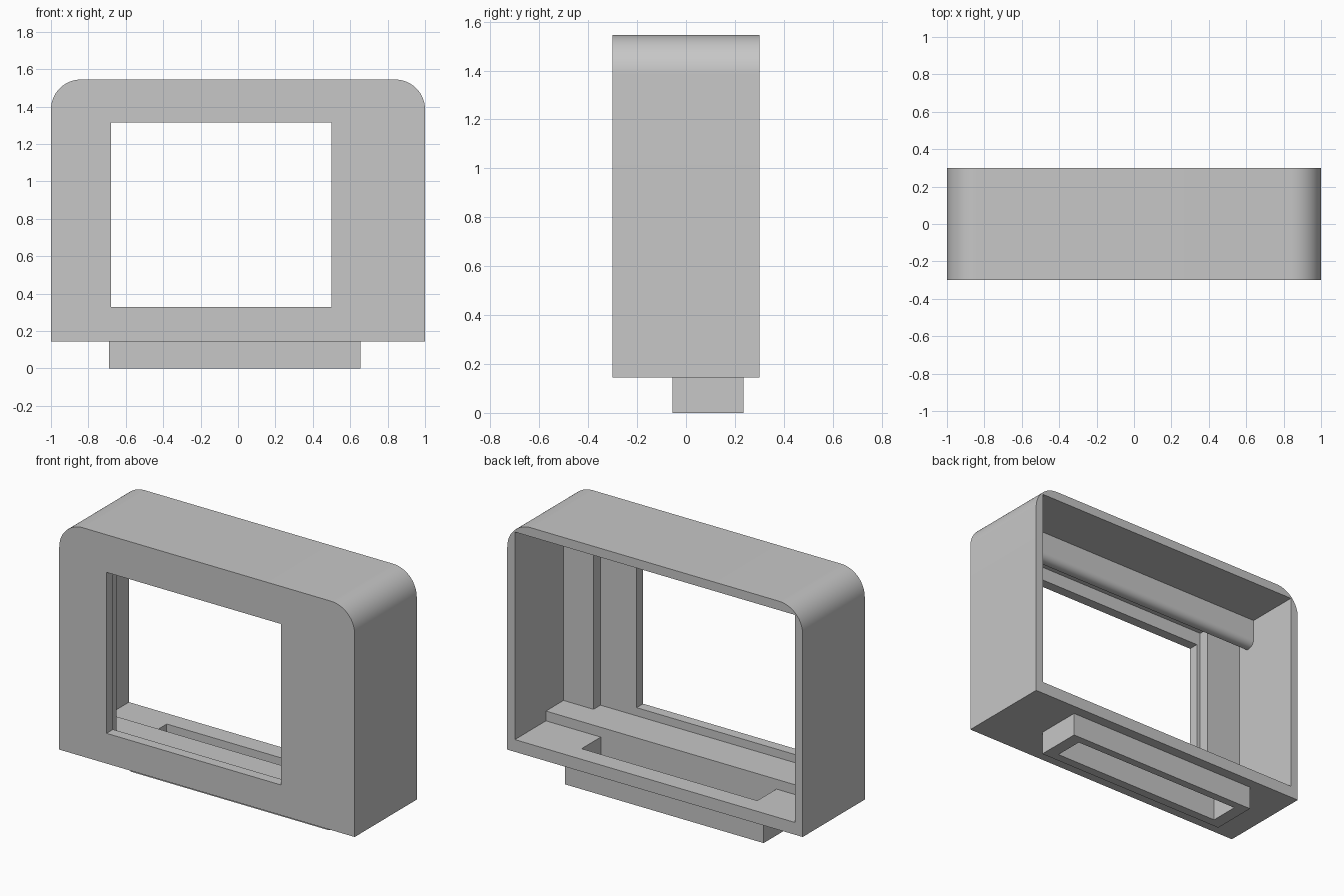
import bpy
import bmesh
from math import sin, cos, pi, radians

default = bpy.data.objects.get("Cube")
if default:
    bpy.data.objects.remove(default, do_unlink=True)

GREY = (0.57, 0.57, 0.57, 1)
grey = bpy.data.materials.new("plain grey")
grey.use_nodes = True
grey.diffuse_color = GREY
grey.node_tree.nodes["Principled BSDF"].inputs["Base Color"].default_value = GREY


def prism(name, points, depth):
    """Solid made by sweeping a closed outline along a depth vector."""
    bm = bmesh.new()
    face = bm.faces.new([bm.verts.new(p) for p in points])
    swept = bmesh.ops.extrude_face_region(bm, geom=[face])["geom"]
    moved = [v for v in swept if isinstance(v, bmesh.types.BMVert)]
    bmesh.ops.translate(bm, verts=moved, vec=depth)
    bmesh.ops.recalc_face_normals(bm, faces=bm.faces)
    mesh = bpy.data.meshes.new(name)
    bm.to_mesh(mesh)
    bm.free()
    mesh.materials.append(grey)
    obj = bpy.data.objects.new(name, mesh)
    bpy.context.collection.objects.link(obj)
    return obj


def box(name, x, y, z):
    outline = [(x[0], y[0], z[0]), (x[1], y[0], z[0]),
               (x[1], y[0], z[1]), (x[0], y[0], z[1])]
    return prism(name, outline, (0, y[1] - y[0], 0))


def arc(cx, cz, r, start, end, steps):
    angles = [start + (end - start) * i / steps for i in range(steps + 1)]
    return [(cx + r * cos(a), cz + r * sin(a)) for a in angles]


def activate(obj):
    bpy.ops.object.select_all(action="DESELECT")
    obj.select_set(True)
    bpy.context.view_layer.objects.active = obj


def cut(obj, cutter):
    activate(obj)
    mod = obj.modifiers.new("cut", "BOOLEAN")
    mod.operation = "DIFFERENCE"
    mod.solver = "EXACT"
    mod.object = cutter
    bpy.ops.object.modifier_apply(modifier=mod.name)


def smooth(obj):
    activate(obj)
    bpy.ops.object.shade_smooth_by_angle(angle=radians(30))


BOTTOM, TOP, R = 0.145, 1.545, 0.16
INNER = 0.948

# Housing with two rounded upper corners
outline = [(-1, BOTTOM), (1, BOTTOM)]
outline += arc(1 - R, TOP - R, R, 0, pi / 2, 20)
outline += arc(R - 1, TOP - R, R, pi / 2, pi, 20)
housing = prism("housing", [(x, -0.3, z) for x, z in outline], (0, 0.6, 0))

# Stepped opening: rear cavity, panel recess, window
slot = box("slot_cutter", (-0.612, 0.577), (0, 0.185), (-0.1, 0.3))
cutters = [
    box("cavity_cutter", (-INNER, INNER), (-0.17, 0.4), (0.22, 1.49)),
    box("recess_cutter", (-0.705, 0.745), (-0.237, 0), (0.28, 1.4)),
    box("window_cutter", (-0.68, 0.5), (-0.4, 0), (0.33, 1.315)),
    slot,
]
for cutter in cutters:
    cut(housing, cutter)
smooth(housing)

# Hollow foot under the floor
foot = box("foot", (-0.69, 0.655), (-0.055, 0.235), (0, BOTTOM))
cut(foot, slot)

# Raised ledge along the inside floor
box("floor_ledge", (-INNER, INNER), (-0.17, 0), (0.22, 0.28))

# Hanging lip under the ceiling with a rounded lower rear edge
lip_outline = [(-0.04, 1.49), (-0.1, 1.49), (-0.1, 1.317)]
lip_outline += arc(-0.085, 1.362, 0.045, -pi / 2, 0, 10)
lip = prism("ceiling_lip", [(-INNER, y, z) for y, z in lip_outline], (2 * INNER, 0, 0))
smooth(lip)

for cutter in cutters:
    bpy.data.objects.remove(cutter, do_unlink=True)
